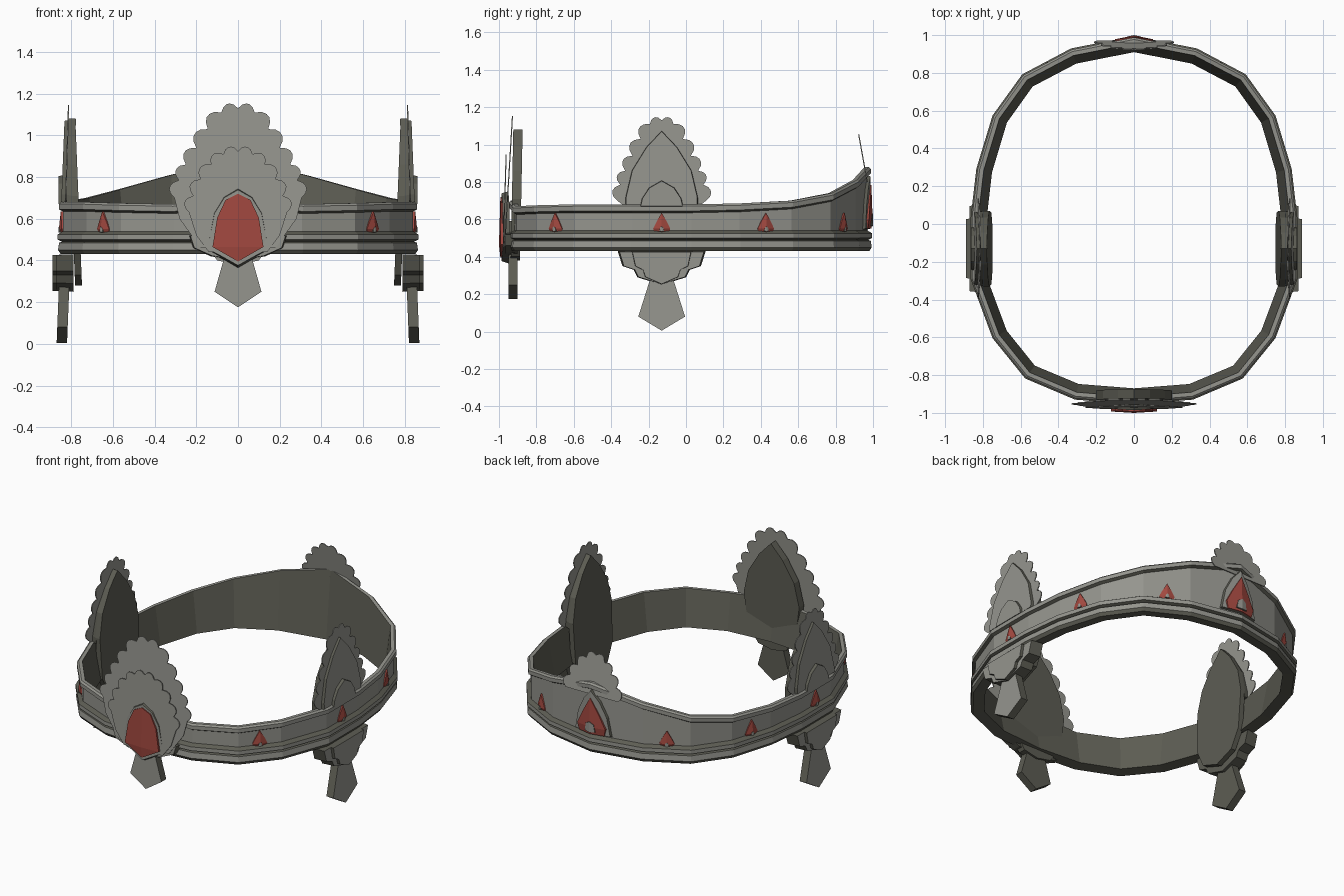
import bpy, bmesh, math
from mathutils import Vector, Matrix

cube = bpy.data.objects.get("Cube")
if cube:
    bpy.data.objects.remove(cube)


def material(name, rgb):
    m = bpy.data.materials.new(name)
    m.use_nodes = True
    m.diffuse_color = (*rgb, 1)
    m.node_tree.nodes["Principled BSDF"].inputs["Base Color"].default_value = (*rgb, 1)
    return m


METAL = material("grey metal", (0.3, 0.3, 0.27))
DARK = material("dark metal", (0.11, 0.11, 0.088))
RED = material("red gem", (0.36, 0.065, 0.05))

FRONT = Matrix.Identity(4)
BACK = Matrix.Rotation(math.pi, 4, "Z")
SIDE_Y = -0.13


def finish(name, bm, mats, place=FRONT):
    bmesh.ops.remove_doubles(bm, verts=bm.verts, dist=0.0001)
    bmesh.ops.recalc_face_normals(bm, faces=bm.faces)
    mesh = bpy.data.meshes.new(name)
    bm.to_mesh(mesh)
    bm.free()
    for m in mats:
        mesh.materials.append(m)
    ob = bpy.data.objects.new(name, mesh)
    bpy.context.collection.objects.link(ob)
    ob.matrix_world = place


def plate(name, half, d0, d1, place, lean=0.0, inset=1.0, dz=0.0, fold=0.0, edge=DARK):
    """Mirrored slab between two distances from the axis: light face, dark edges.
    The half outline runs from the centre top to the centre bottom."""
    bm = bmesh.new()
    mid = (max(z for _, z in half) + min(z for _, z in half)) / 2
    for s in (1, -1):
        rings = []
        for d, k in ((d0, 1.0), (d1, inset)):
            ring = []
            for x, z in half:
                zz = mid + (z - mid) * k + dz
                depth = d - lean * (zz - 0.5) - fold * x * k
                ring.append(bm.verts.new((s * x * k, -depth, zz)))
            rings.append(ring)
        inner, outer = rings
        bm.faces.new(inner).material_index = 1
        bm.faces.new(outer)
        for i in range(len(half) - 1):
            wall = bm.faces.new((inner[i], inner[i + 1], outer[i + 1], outer[i]))
            wall.material_index = 1
    finish(name, bm, (METAL, edge), place)


def scalloped(cusps, tail):
    """Round lobes bulging between cusps, then a plain tail."""
    out = []
    for a, b in zip(cusps, cusps[1:]):
        a, b = Vector(a), Vector(b)
        e = b - a
        normal = Vector((-e.y, e.x))
        for i in range(5):
            t = i / 5
            out.append(tuple(a + e * t + normal * (0.4 * math.sin(math.pi * t) ** 0.7)))
    return out + [cusps[-1]] + tail


def gem(name, half, crease, scale, z0, d0, d1, place, fold=0.0):
    """Arched stone, thickest along a crease near its base."""
    top = half[0][1]
    bm = bmesh.new()
    for s in (1, -1):
        back, cap = [], []
        for x, z in half:
            t = (z - crease) / (top - crease) if z >= crease else (crease - z) / crease
            d = d1 - (d1 - d0) * 0.3 * t
            px, pz = s * x * scale, z0 + z * scale
            back.append(bm.verts.new((px, -(d0 - fold * abs(px)), pz)))
            cap.append(bm.verts.new((px, -(d - fold * abs(px)), pz)))
        centre = bm.verts.new((0, -d1, z0 + crease * scale))
        bm.faces.new(back)
        bm.faces.new([v for v, p in zip(cap, half) if p[1] >= crease] + [centre])
        bm.faces.new([centre] + [v for v, p in zip(cap, half) if p[1] <= crease])
        for i in range(len(half) - 1):
            bm.faces.new((back[i], back[i + 1], cap[i + 1], cap[i]))
    finish(name, bm, (RED,), place)


# Band: plan points from back to front with the height of the rim
plan = [(0, 0.985, 0.88), (0.33, 0.92, 0.81), (0.585, 0.785, 0.74), (0.74, 0.57, 0.70),
        (0.825, 0.29, 0.685), (0.855, 0.03, 0.68), (0.855, -0.29, 0.68), (0.74, -0.6, 0.68),
        (0.57, -0.81, 0.675), (0.31, -0.92, 0.67), (0, -0.945, 0.70)]
ring = plan + [(-x, y, t) for x, y, t in reversed(plan[1:-1])]
# Cross-section: outward offset, height, whether it hangs from the rim, dark face after it
section = [(-0.075, 0.44, 0, 1), (-0.005, 0.43, 0, 1), (0.008, 0.45, 0, 0), (0.003, 0.485, 0, 1),
           (-0.012, 0.49, 0, 1), (0.01, 0.5, 0, 0), (0.01, 0.525, 0, 1), (-0.015, 0.54, 0, 0),
           (-0.015, -0.045, 1, 1), (0.003, -0.035, 1, 0), (0.003, -0.01, 1, 0), (-0.008, 0, 1, 0),
           (-0.03, 0, 1, 1)]
bm = bmesh.new()
loops = []
for i, (x, y, top) in enumerate(ring):
    a = Vector(ring[i - 1][:2])
    b = Vector(ring[(i + 1) % len(ring)][:2])
    e = (b - a).normalized()
    nrm = Vector((-e.y, e.x))
    loops.append([bm.verts.new((x + nrm.x * o, y + nrm.y * o, z + top * hang))
                  for o, z, hang, _ in section])
for i, la in enumerate(loops):
    lb = loops[(i + 1) % len(loops)]
    for k, part in enumerate(section):
        m = (k + 1) % len(section)
        bm.faces.new((la[k], la[m], lb[m], lb[k])).material_index = part[3]
finish("band", bm, (METAL, DARK))

# Shared ornament shapes
point = [(0, 1.08), (0.085, 0.99), (0.165, 0.86), (0.2, 0.71)]
stem = [(0, 0.42), (0.07, 0.42), (0.065, 0.27), (0.125, 0.08), (0, 0.005)]
collar = [(0, 0.43), (0.235, 0.43), (0.21, 0.35), (0.15, 0.33), (0.13, 0.29), (0, 0.25)]
cusps = [(0, 1.13), (0.08, 1.11), (0.145, 1.03), (0.2, 0.94), (0.25, 0.86), (0.285, 0.785), (0.305, 0.7)]
big_fan = scalloped(cusps, [(0.28, 0.6), (0.18, 0.46), (0, 0.46)])
side_fan = scalloped([(x * 0.78, z) for x, z in cusps], [(0.16, 0.64), (0.12, 0.46), (0, 0.46)])
small_fan = scalloped([(0, 0.925), (0.07, 0.91), (0.13, 0.86), (0.18, 0.79), (0.215, 0.71),
                       (0.235, 0.63)], [(0.2, 0.52), (0.14, 0.44), (0, 0.44)])
back_fan = scalloped([(0, 1.04), (0.065, 1.01), (0.12, 0.95), (0.165, 0.88), (0.19, 0.8)], [(0, 0.8)])
front_frame = [(0, 0.75), (0.07, 0.71), (0.12, 0.63), (0.155, 0.45), (0.08, 0.41), (0, 0.365)]
big_stone = [(0, 0.325), (0.06, 0.295), (0.1, 0.21), (0.122, 0.07), (0, 0)]
stone = [(0, 0.3), (0.075, 0.17), (0.13, 0.06), (0.115, 0), (0, 0)]

# Front ornament
plate("front_backing", point + [(0.17, 0.5), (0.1, 0.4), (0, 0.38)], 0.885, 0.935, FRONT, lean=0.02)
plate("front_stem", [(x * 0.9, z) for x, z in stem], 0.9, 0.95, FRONT, dz=0.17)
plate("front_collar", [(0, 0.54), (0.24, 0.52), (0.22, 0.46), (0.13, 0.42), (0, 0.4)],
      0.9, 0.965, FRONT, inset=0.95)
plate("front_large_fan", big_fan, 0.964, 0.97, FRONT, lean=0.06, edge=METAL)
plate("front_small_fan", small_fan, 0.972, 0.978, FRONT, lean=0.03, edge=METAL)
plate("front_frame", front_frame, 0.95, 0.986, FRONT, inset=0.94, fold=0.06)
gem("front_gem", big_stone, 0.07, 1.0, 0.395, 0.975, 1.0, FRONT, fold=0.06)

# Side ornaments
for side, turn in (("left", math.pi / 2), ("right", -math.pi / 2)):
    at = Matrix.Translation((0, SIDE_Y, 0)) @ Matrix.Rotation(turn, 4, "Z")
    plate(side + "_backing", point + [(0.19, 0.45), (0.13, 0.33), (0, 0.28)], 0.757, 0.79, at, lean=-0.04)
    plate(side + "_fan", side_fan, 0.829, 0.835, at, lean=0.03, edge=METAL)
    plate(side + "_outer_plate", point + [(0.2, 0.67), (0, 0.67)], 0.8, 0.855, at, lean=0.04, inset=0.95)
    plate(side + "_arch", [(0, 0.81), (0.07, 0.77), (0.11, 0.71), (0.12, 0.665), (0, 0.665)],
          0.825, 0.862, at, inset=0.93)
    plate(side + "_collar", collar, 0.79, 0.872, at, inset=0.96)
    plate(side + "_collar_front", [(x * 0.7, z) for x, z in collar], 0.82, 0.89, at, inset=0.95)
    plate(side + "_stem", stem, 0.8, 0.85, at, lean=0.04)

# Back ornament, folded along the ridge of the band
plate("back_fan", back_fan, 1.02, 1.026, BACK, lean=0.18, edge=METAL)
plate("back_frame", [(0, 0.84), (0.06, 0.77), (0.11, 0.67), (0.135, 0.54), (0, 0.54)],
      0.95, 0.986, BACK, inset=0.93, fold=0.2)
gem("back_gem", stone, 0.06, 0.78, 0.55, 0.975, 0.998, BACK, fold=0.2)
plate("back_gem_stud", [(0, 0.64), (0.035, 0.62), (0.045, 0.56), (0, 0.555)], 0.975, 1.0, BACK,
      inset=0.8, fold=0.2)

# Small gems at the middle of every other band panel
for seg in (1, 3, 5, 7):
    for s in (1, -1):
        a, b = Vector(plan[seg][:2]), Vector(plan[seg + 1][:2])
        m, e = (a + b) / 2, (b - a).normalized()
        turn = math.atan2(e.x, -e.y * s) + math.pi / 2
        at = Matrix.Translation((m.x * s, m.y, 0)) @ Matrix.Rotation(turn, 4, "Z")
        gem("small_gem", stone, 0.06, 0.35, 0.53, -0.025, 0.004, at, fold=0.3)
        plate("small_gem_stud", [(0, 0.565), (0.011, 0.557), (0.015, 0.535), (0, 0.532)],
              -0.015, 0.005, at, inset=0.8, fold=0.3)
